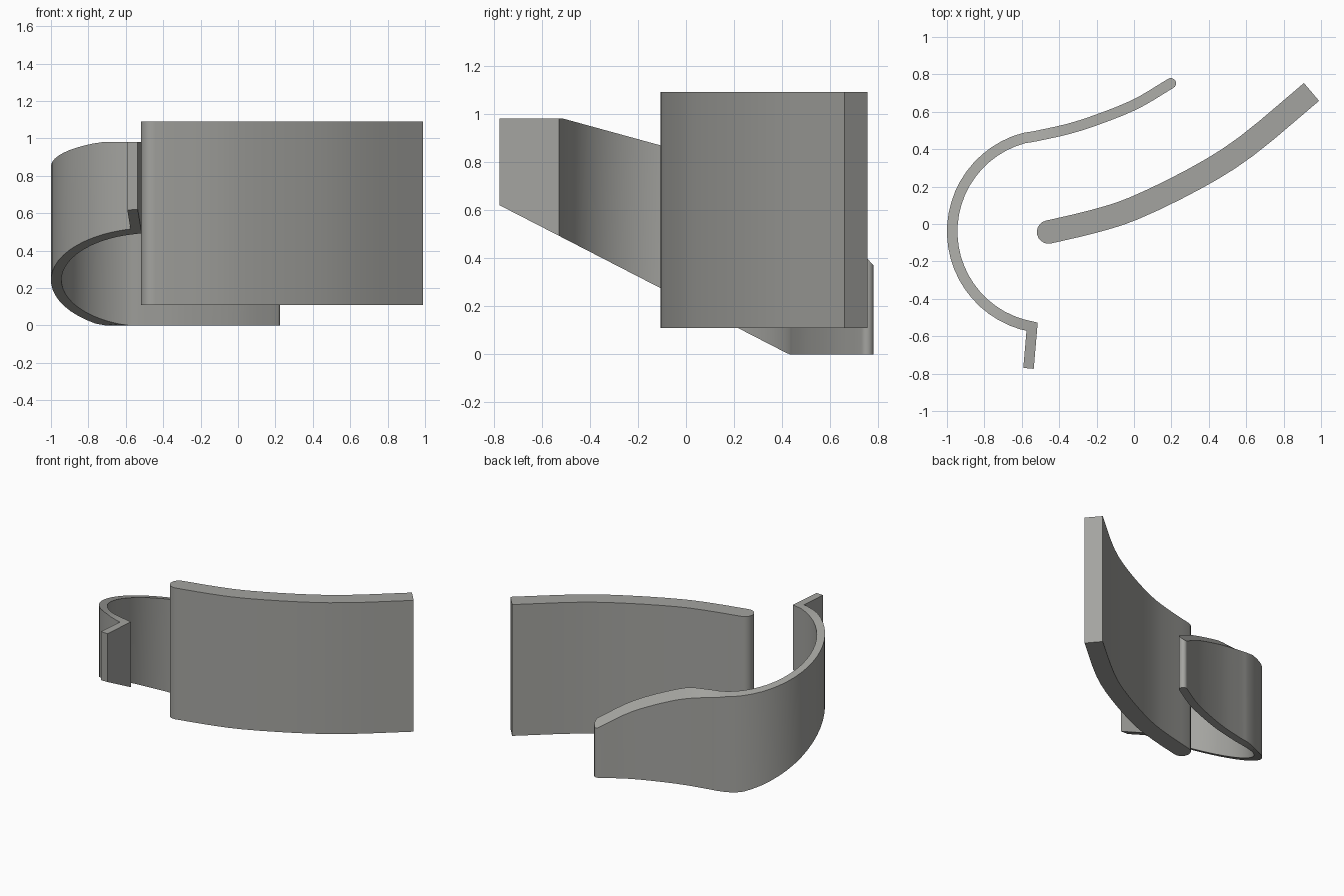
import bpy, bmesh, math
from mathutils import Vector

if "Cube" in bpy.data.objects:
    bpy.data.objects.remove(bpy.data.objects["Cube"])

grey = bpy.data.materials.new("warm_grey")
grey.diffuse_color = (0.37, 0.37, 0.35, 1)
grey.use_nodes = True
grey.node_tree.nodes["Principled BSDF"].inputs["Base Color"].default_value = grey.diffuse_color


def spline(pts, n):
    """Catmull-Rom curve through the points."""
    p = [Vector(q) for q in pts]
    p = [2 * p[0] - p[1]] + p + [2 * p[-1] - p[-2]]
    out = []
    for i in range(1, len(p) - 2):
        a, b, c, d = p[i - 1:i + 3]
        for k in range(n):
            t = k / n
            out.append(0.5 * (2 * b + (c - a) * t + (2 * a - 5 * b + 4 * c - d) * t * t
                              + (3 * b - a - 3 * c + d) * t ** 3))
    return out + [p[-2]]


def wall(name, path, r, bottom, top, round_start=False, round_end=False):
    """Upright strip of half-width r along a path; bottom and top heights depend on y."""
    stations = []
    for i, p in enumerate(path):
        d0 = (p - path[i - 1]).normalized() if i else (path[1] - p).normalized()
        d1 = (path[i + 1] - p).normalized() if i < len(path) - 1 else d0
        d = (d0 + d1).normalized()
        stations.append((p, Vector((-d.y, d.x)) * r / d.dot(d1)))

    def cap(p, n, d):
        return [(p + d * r * math.sin(a), n * math.cos(a))
                for a in [math.pi / 2 * k / 5 for k in range(1, 6)]]
    if round_start:
        stations = cap(*stations[0], (path[0] - path[1]).normalized())[::-1] + stations
    if round_end:
        stations += cap(*stations[-1], (path[-1] - path[-2]).normalized())

    bm = bmesh.new()
    rings = []
    for p, n in stations:
        a, b = p + n, p - n
        rings.append([bm.verts.new((q.x, q.y, f(q.y))) for q, f in
                      ((a, bottom), (b, bottom), (b, top), (a, top))])
    for s, t in zip(rings, rings[1:]):
        for k in range(4):
            m = (k + 1) % 4
            bm.faces.new((s[k], s[m], t[m], t[k]))
    if not round_start:
        bm.faces.new(rings[0])
    if not round_end:
        bm.faces.new(rings[-1])
    bmesh.ops.remove_doubles(bm, verts=bm.verts, dist=1e-4)
    bmesh.ops.recalc_face_normals(bm, faces=bm.faces)
    me = bpy.data.meshes.new(name)
    bm.to_mesh(me)
    bm.free()
    me.materials.append(grey)
    ob = bpy.data.objects.new(name, me)
    bpy.context.collection.objects.link(ob)
    bpy.ops.object.select_all(action='DESELECT')
    ob.select_set(True)
    bpy.context.view_layer.objects.active = ob
    bpy.ops.object.shade_smooth_by_angle(angle=math.radians(30))


# thick curved plate with a rounded left end
plate_path = spline([(-0.457, -0.043), (-0.22, 0.013), (0.0, 0.084), (0.325, 0.242),
                     (0.6, 0.415), (0.949, 0.706)], 3)
wall("curved_plate", plate_path, 0.0625, lambda y: 0.11, lambda y: 1.09, round_start=True)


# thin hooked band: short leg, round bend, then a tail with a rounded tip
def band_bottom(y):
    return max(0.0, 0.62 - 0.515 * (y + 0.775))


def band_top(y):
    z = 0.98 - 0.275 * max(0.0, y + 0.51)
    return z - 0.84 * max(0.0, y - 0.475)


centre, radius = Vector((-0.455, -0.04)), 0.517
bend = [centre + radius * Vector((math.cos(a), math.sin(a)))
        for a in [math.radians(260 - 155 * k / 24) for k in range(25)]]
tail = spline([bend[-1], (-0.5, 0.475), (-0.29, 0.526), (-0.01, 0.632), (0.197, 0.752)], 4)
wall("hooked_band", [Vector((-0.564, -0.772))] + bend + tail[1:], 0.028,
     band_bottom, band_top, round_end=True)
